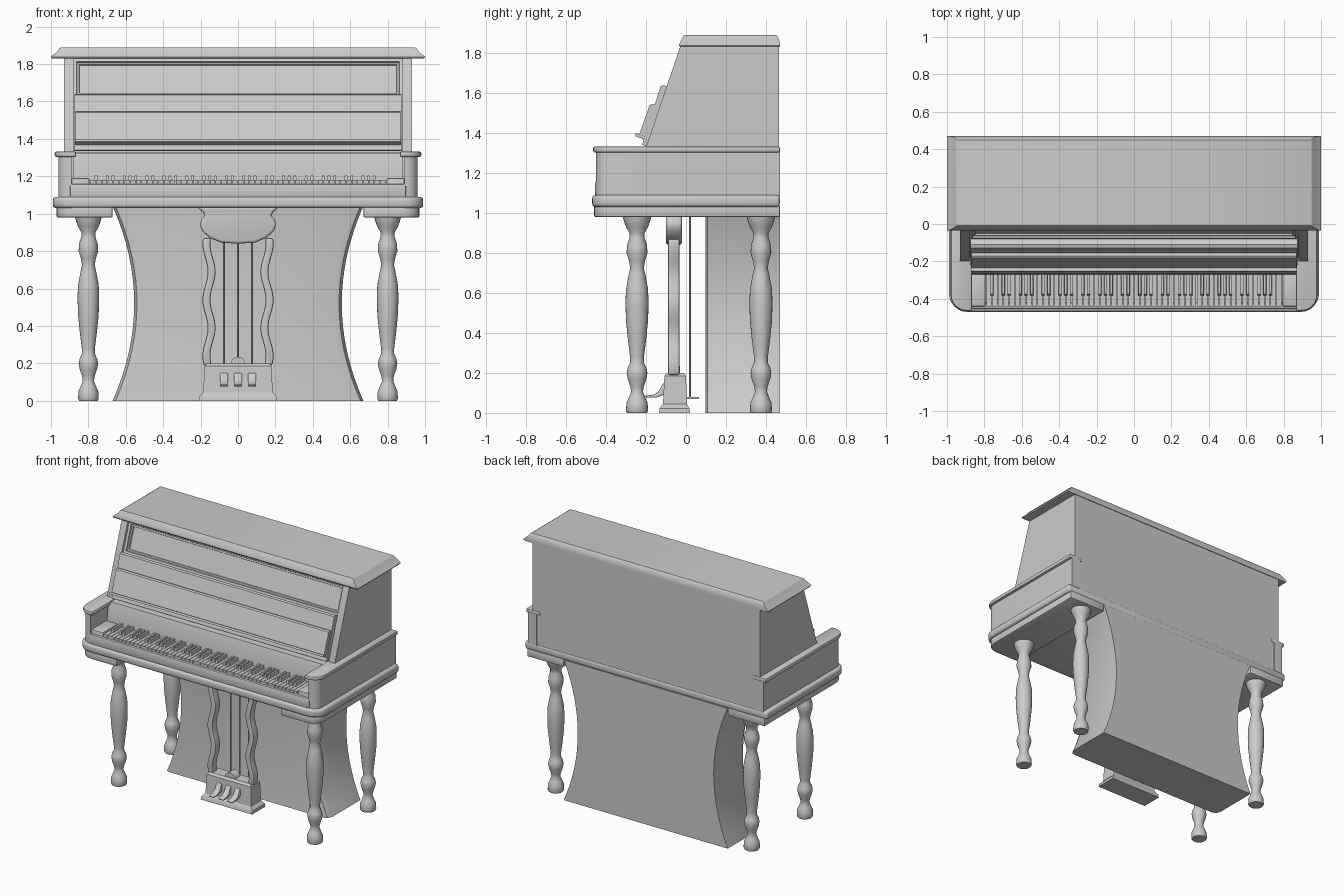
import bpy, bmesh, math
from mathutils import Vector

old = bpy.data.objects.get("Cube")
if old:
    bpy.data.objects.remove(old)

GREY = (0.6, 0.6, 0.6, 1)
mat = bpy.data.materials.new("plain grey")
mat.use_nodes = True
mat.diffuse_color = GREY
mat.node_tree.nodes["Principled BSDF"].inputs["Base Color"].default_value = GREY
made = []


def finish(bm, name, bevel=0.0, segments=2):
    bmesh.ops.recalc_face_normals(bm, faces=bm.faces)
    if bevel:
        sharp = [e for e in bm.edges if e.is_manifold and e.calc_face_angle(0) > 0.7]
        bmesh.ops.bevel(bm, geom=sharp, offset=bevel, segments=segments,
                        affect='EDGES', profile=0.5, clamp_overlap=True)
    mesh = bpy.data.meshes.new(name)
    bm.to_mesh(mesh)
    bm.free()
    mesh.materials.append(mat)
    obj = bpy.data.objects.new(name, mesh)
    bpy.context.collection.objects.link(obj)
    made.append(obj)
    return obj


def add_loft(bm, rings):
    """Skin a stack of equal-length point rings and cap both ends."""
    loops = [[bm.verts.new(p) for p in ring] for ring in rings]
    n = len(loops[0])
    for a, b in zip(loops, loops[1:]):
        for i in range(n):
            j = (i + 1) % n
            bm.faces.new((a[i], a[j], b[j], b[i]))
    bm.faces.new(loops[0])
    bm.faces.new(loops[-1])


def loft(name, rings, bevel=0.0, segments=2):
    bm = bmesh.new()
    add_loft(bm, rings)
    return finish(bm, name, bevel, segments)


def rect(x0, x1, y0, y1, z):
    return [(x0, y0, z), (x1, y0, z), (x1, y1, z), (x0, y1, z)]


def box(name, x0, x1, y0, y1, z0, z1, bevel=0.0):
    return loft(name, [rect(x0, x1, y0, y1, z) for z in (z0, z1)], bevel)


def along_x(name, profile, x0, x1, bevel=0.0):
    return loft(name, [[(x, y, z) for y, z in profile] for x in (x0, x1)], bevel)


def along_y(name, profile, y0, y1, bevel=0.0, segments=2):
    return loft(name, [[(x, y, z) for x, z in profile] for y in (y0, y1)], bevel, segments)


def arc(cx, cy, r, a0, a1, steps=6):
    angles = [math.radians(a0 + (a1 - a0) * i / steps) for i in range(steps + 1)]
    return [(cx + r * math.cos(a), cy + r * math.sin(a)) for a in angles]


def plate(name, plan, z0, z1, bevel=0.0, segments=2):
    return loft(name, [[(x, y, z) for x, y in plan] for z in (z0, z1)], bevel, segments)


def side_plan(s, inner, outer, front, r):
    """Plan of a side strip with its outer front corner rounded."""
    pts = [(inner, 0.47), (inner, front)] + arc(outer - r, front + r, r, -90, 0) + [(outer, 0.47)]
    return [(s * x, y) for x, y in pts]


# Lid with moulded edge
loft("lid", [rect(-h, h, f, b, z) for z, h, f, b in (
    (1.83, 0.995, -0.03, 0.47), (1.838, 1, -0.035, 0.47), (1.848, 0.99, -0.033, 0.47),
    (1.868, 0.965, -0.022, 0.465), (1.885, 0.955, -0.014, 0.457), (1.89, 0.945, -0.008, 0.45))])

# Upper case: two cheeks and a recessed centre with a framed panel
case_profile = [(0.465, 1.08), (-0.19, 1.08), (-0.2, 1.33), (-0.03, 1.83), (0.465, 1.83)]
for s, side in ((1, "left"), (-1, "right")):
    along_x(side + "_case_cheek", case_profile, s * 0.88, s * 0.93)

bm = bmesh.new()
centre = [(0.465, 1.08), (-0.17, 1.08), (-0.18, 1.33), (-0.0814, 1.62), (-0.01, 1.83), (0.465, 1.83)]
add_loft(bm, [[(x, y, z) for y, z in centre] for x in (-0.88, 0.88)])
bmesh.ops.recalc_face_normals(bm, faces=bm.faces)
panel = [f for f in bm.faces if f.calc_center_median().z > 1.65
         and f.normal.y < -0.8 and abs(f.normal.z) > 0.1]
bmesh.ops.inset_region(bm, faces=panel, thickness=0.025, depth=0.0)
bmesh.ops.inset_region(bm, faces=panel, thickness=0.004, depth=-0.012)
bmesh.ops.inset_region(bm, faces=panel, thickness=0.014, depth=0.0)
bmesh.ops.inset_region(bm, faces=panel, thickness=0.004, depth=-0.008)
finish(bm, "case_centre")

# Music desk
along_x("music_desk_board", [(-0.22, 1.34), (-0.127, 1.635), (-0.11, 1.64), (-0.075, 1.62),
                             (-0.18, 1.335)], -0.875, 0.875)
along_x("music_desk_plate", [(-0.235, 1.39), (-0.182, 1.54), (-0.17, 1.546), (-0.15, 1.54),
                             (-0.2, 1.38)], -0.868, 0.868)
along_x("music_desk_ledge", [(-0.255, 1.385), (-0.25, 1.4), (-0.22, 1.385), (-0.19, 1.34),
                             (-0.205, 1.335), (-0.215, 1.37)], -0.872, 0.872)

# Fallboard, key deck and key slip
along_x("fallboard", [(-0.272, 1.16), (-0.265, 1.26), (-0.245, 1.325), (-0.1, 1.33), (-0.1, 1.16)],
        -0.88, 0.88)
box("key_deck", -0.88, 0.88, -0.43, -0.1, 1.08, 1.13)
box("key_slip", -0.9, 0.9, -0.455, -0.42, 1.08, 1.16, 0.012)

# Keys
KEYS, SPAN = 52, 0.79
step = 2 * SPAN / KEYS
white, black = bmesh.new(), bmesh.new()
for i in range(KEYS):
    x = -SPAN + i * step
    add_loft(white, [rect(x + 0.0015, x + step - 0.0015, -0.44, -0.255, z) for z in (1.12, 1.18)])
    if i % 7 not in (1, 4) and i < KEYS - 1:
        c = x + step
        add_loft(black, [rect(c - w, c + w, f, -0.255, z)
                         for z, w, f in ((1.17, 0.009, -0.385), (1.205, 0.007, -0.375))])
finish(white, "white_keys")
finish(black, "black_keys")

# Keybed with rounded front corners
bed = [(-0.99, 0.47)] + arc(-0.89, -0.37, 0.1, 180, 270) + arc(0.89, -0.37, 0.1, 270, 360) + [(0.99, 0.47)]
plate("keybed", bed, 1.03, 1.09, 0.018, 3)

LEG = [(0, 0.05), (0.01, 0.055), (0.05, 0.053), (0.08, 0.04), (0.105, 0.03), (0.13, 0.033),
       (0.17, 0.047), (0.2, 0.052), (0.225, 0.047), (0.25, 0.035), (0.28, 0.035), (0.36, 0.045),
       (0.46, 0.055), (0.55, 0.058), (0.62, 0.055), (0.69, 0.042), (0.725, 0.034), (0.76, 0.04),
       (0.8, 0.052), (0.84, 0.05), (0.875, 0.038), (0.9, 0.038), (0.93, 0.055), (0.96, 0.066), (0.985, 0.072)]

for s, side in ((1, "left"), (-1, "right")):
    # Arms, caps, key end blocks and rails under the bed
    plate(side + "_arm", side_plan(s, 0.89, 0.96, -0.45, 0.06), 1.08, 1.31)
    plate(side + "_arm_cap", side_plan(s, 0.865, 0.98, -0.465, 0.085), 1.303, 1.333, 0.01)
    plate(side + "_bed_rail", side_plan(s, 0.67, 0.97, -0.46, 0.09), 0.98, 1.04, 0.008)
    box(side + "_key_block", min(s * 0.795, s * 0.89), max(s * 0.795, s * 0.89), -0.44, -0.25, 1.1, 1.19, 0.006)
    # Turned legs
    for y, end in ((-0.245, "front"), (0.375, "back")):
        loft(f"{end}_{side}_leg", [[(s * 0.8 + px, y + py, z) for px, py in arc(0, 0, r, 0, 345, 23)]
                                   for z, r in LEG])

# Waisted lower case
rings = []
for i in range(17):
    z = 1.035 * i / 16
    h = 0.555 + 0.115 * ((z - 0.52) / 0.52) ** 2
    rings.append([(-h, 0.47, z), (-h, 0.14, z), (-h + 0.015, 0.108, z), (-h + 0.045, 0.098, z),
                  (h - 0.045, 0.098, z), (h - 0.015, 0.108, z), (h, 0.14, z), (h, 0.47, z)])
loft("lower_case", rings)

# Pedal lyre: head, wavy posts, foot
half = [(0.0, 0.84), (0.09, 0.845), (0.15, 0.87), (0.19, 0.905), (0.205, 0.94), (0.195, 0.97),
        (0.175, 0.99), (0.19, 1.01), (0.225, 1.04)]
along_y("lyre_head", half + [(-x, z) for x, z in reversed(half[1:])], -0.1, -0.02, 0.015, 3)
for s, side in ((1, "left"), (-1, "right")):
    wave = [(0.155 + 0.014 * math.cos(math.tau * (z - 0.84) / 0.3), z)
            for z in (0.19 + 0.68 * i / 32 for i in range(33))]
    band = [(s * (x - 0.021), z) for x, z in wave] + [(s * (x + 0.021), z) for x, z in reversed(wave)]
    along_y(side + "_lyre_post", band, -0.09, -0.032, 0.009)
loft("lyre_foot", [rect(-h, h, f, b, z) for z, h, f, b in (
    (0, 0.21, -0.135, 0.02), (0.022, 0.208, -0.133, 0.018), (0.045, 0.185, -0.115, 0.004),
    (0.185, 0.18, -0.108, 0), (0.2, 0.165, -0.095, -0.012))])
along_y("lyre_foot_crest", arc(0, 0.195, 0.04, 0, 180, 8), -0.09, -0.03)

# Pedals with rods and rear levers
for x, label in ((-0.075, "right"), (0, "middle"), (0.075, "left")):
    along_x(label + "_pedal", [(-0.207, 0.085), (-0.2, 0.076), (-0.15, 0.076), (-0.1, 0.095),
                               (-0.1, 0.15), (-0.118, 0.145), (-0.135, 0.11), (-0.16, 0.092)],
            x - 0.022, x + 0.022, 0.006)
    box(label + "_pedal_lever", x - 0.008, x + 0.008, -0.02, 0.065, 0.07, 0.08)
    loft(label + "_pedal_rod", [[(x + px, 0.02 + py, z) for px, py in arc(0, 0, 0.005, 0, 315, 7)]
                                for z in (0.075, 1.04)])

# Smooth shading with sharp edges kept
bpy.ops.object.select_all(action='DESELECT')
for obj in made:
    obj.select_set(True)
bpy.context.view_layer.objects.active = made[0]
bpy.ops.object.shade_smooth_by_angle(angle=math.radians(35))
